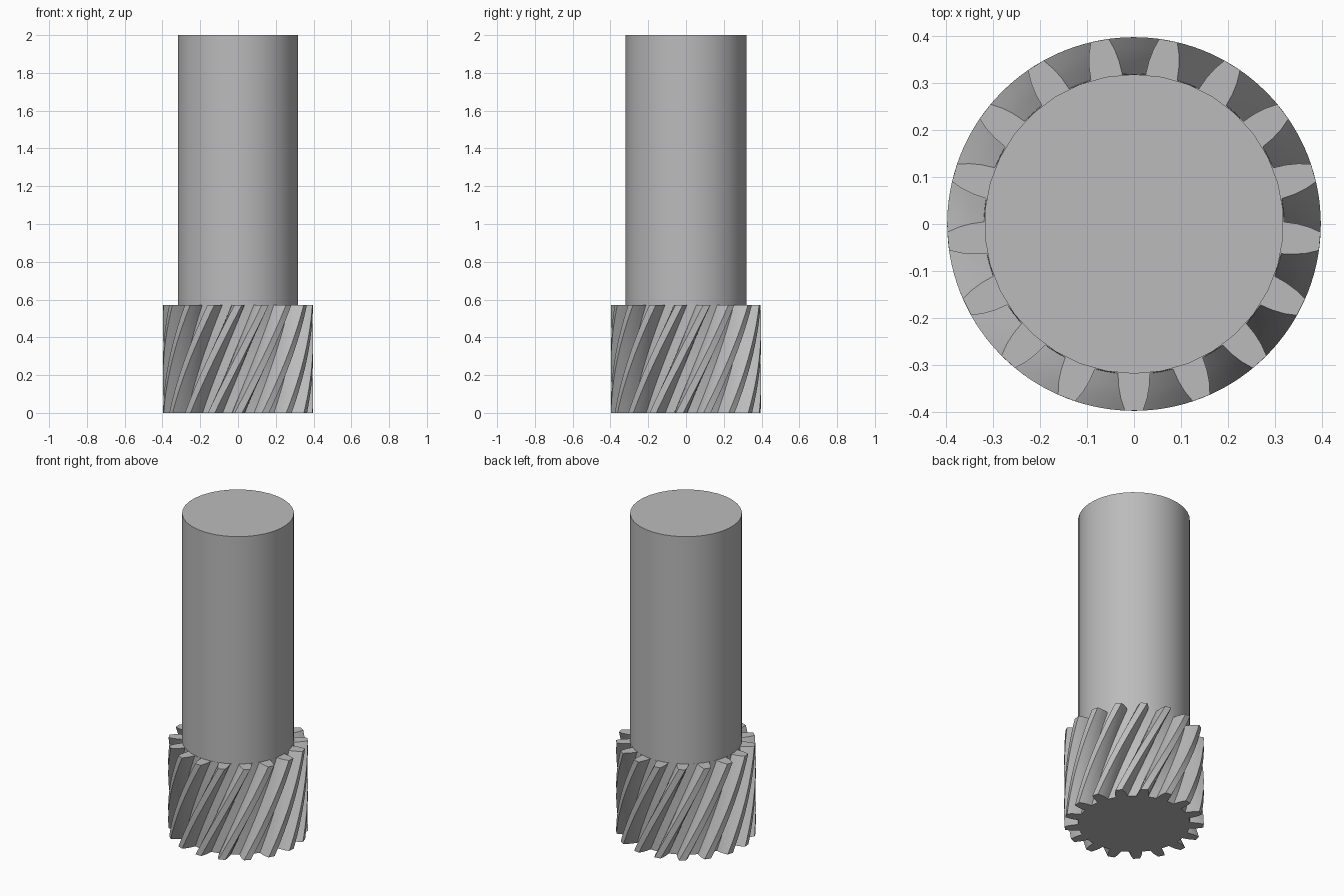
import bpy, bmesh, math

cube = bpy.data.objects.get("Cube")
if cube:
    bpy.data.objects.remove(cube)

TEETH = 17
GEAR_HEIGHT = 0.57
TWIST = math.radians(42)
SHAFT_RADIUS = 0.319
LAYERS = 16
# Half a tooth from root to tip: radius, half angle in degrees
FLANK = [(0.32, 6.1), (0.347, 5.4), (0.373, 4.3), (0.398, 2.8)]

steel = bpy.data.materials.new("steel grey")
steel.use_nodes = True
GREY = (0.5, 0.5, 0.5, 1)
steel.diffuse_color = GREY
steel.node_tree.nodes["Principled BSDF"].inputs["Base Color"].default_value = GREY


def finish(name, bm, angle):
    bmesh.ops.recalc_face_normals(bm, faces=bm.faces)
    mesh = bpy.data.meshes.new(name)
    bm.to_mesh(mesh)
    bm.free()
    mesh.materials.append(steel)
    obj = bpy.data.objects.new(name, mesh)
    bpy.context.collection.objects.link(obj)
    bpy.ops.object.select_all(action="DESELECT")
    obj.select_set(True)
    bpy.context.view_layer.objects.active = obj
    bpy.ops.object.shade_smooth_by_angle(angle=math.radians(angle))
    return obj


# Gear outline, one tooth after another, the last one facing the front at the top
outline = []
for tooth in range(TEETH):
    middle = -math.pi / 2 + math.tau * tooth / TEETH
    outline += [(r, middle - math.radians(a)) for r, a in FLANK]
    outline += [(r, middle + math.radians(a)) for r, a in reversed(FLANK)]

# Helical gear: stacked outlines, each turned a little further
bm = bmesh.new()
rings = []
for layer in range(LAYERS + 1):
    t = layer / LAYERS
    turn = TWIST * (t - 1)
    rings.append([bm.verts.new((r * math.cos(a + turn), r * math.sin(a + turn), GEAR_HEIGHT * t))
                  for r, a in outline])
for low, high in zip(rings, rings[1:]):
    for i in range(len(low)):
        j = (i + 1) % len(low)
        bm.faces.new((low[i], low[j], high[j], high[i]))
bm.faces.new(rings[0])
bm.faces.new(rings[-1])
finish("helical_gear", bm, 30)

# Shaft rising from the gear
bm = bmesh.new()
bmesh.ops.create_cone(bm, cap_ends=True, segments=34, radius1=SHAFT_RADIUS,
                      radius2=SHAFT_RADIUS, depth=2 - GEAR_HEIGHT)
bmesh.ops.translate(bm, verts=bm.verts, vec=(0, 0, 1 + GEAR_HEIGHT / 2))
finish("shaft", bm, 30)
